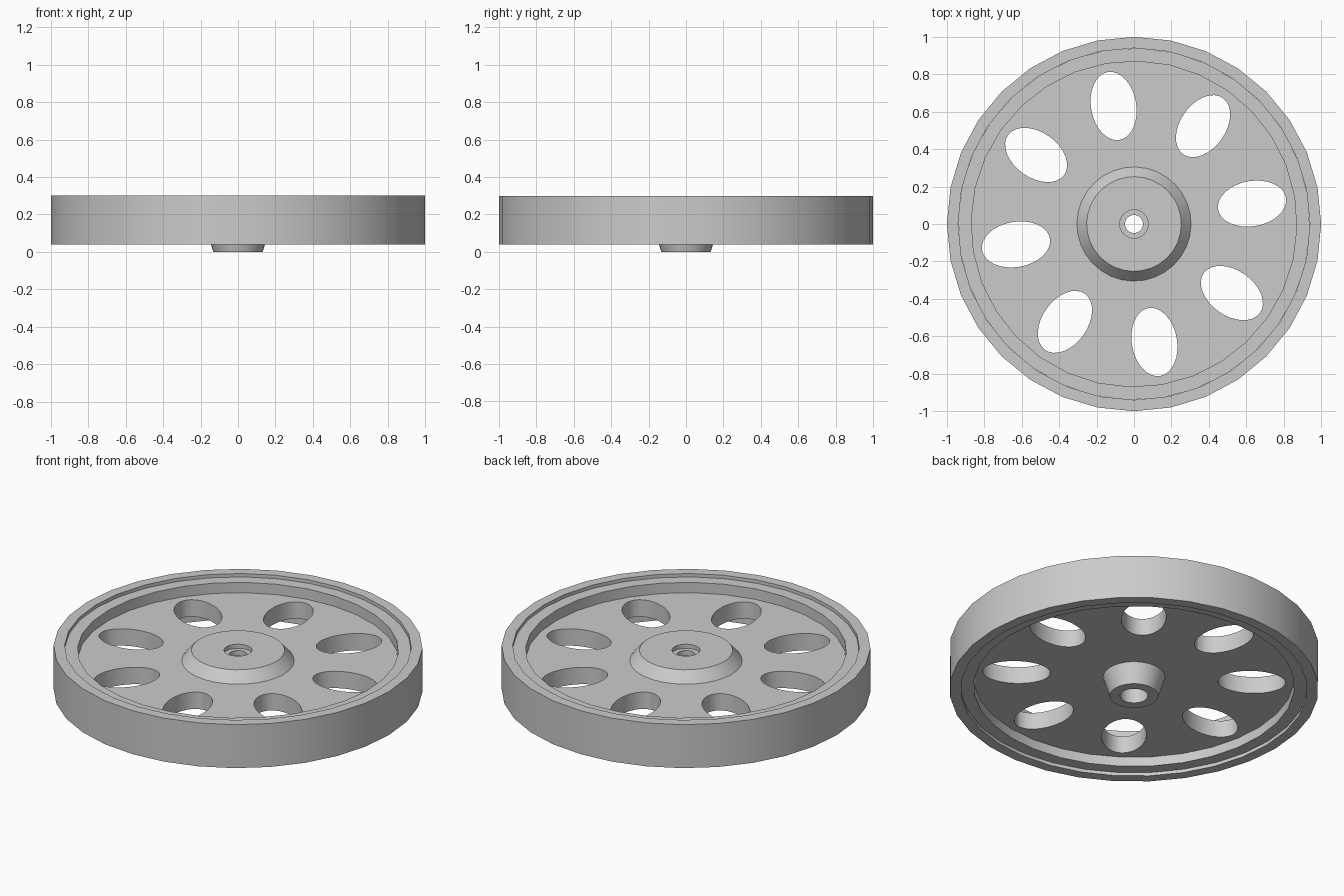
import bpy
import bmesh
from math import cos, sin, pi, radians

SIDES = 32
TURN = radians(9.8)      # the wheel body is turned a little inside the tyre
HOLES = 8

cube = bpy.data.objects.get("Cube")
if cube:
    bpy.data.objects.remove(cube, do_unlink=True)

grey = bpy.data.materials.new("plain grey")
grey.use_nodes = True
colour = (0.6, 0.6, 0.6, 1)
grey.diffuse_color = colour
grey.node_tree.nodes["Principled BSDF"].inputs["Base Color"].default_value = colour


def add_object(name, bm):
    bmesh.ops.recalc_face_normals(bm, faces=bm.faces)
    mesh = bpy.data.meshes.new(name)
    bm.to_mesh(mesh)
    bm.free()
    mesh.materials.append(grey)
    obj = bpy.data.objects.new(name, mesh)
    bpy.context.collection.objects.link(obj)
    return obj


def lathe(name, profile, phase=0.0):
    """Spin a closed (radius, height) profile around the z axis."""
    bm = bmesh.new()
    rings = []
    for i in range(SIDES):
        a = phase + 2 * pi * i / SIDES
        rings.append([bm.verts.new((r * cos(a), r * sin(a), z)) for r, z in profile])
    n = len(profile)
    for i in range(SIDES):
        here, there = rings[i], rings[(i + 1) % SIDES]
        for j in range(n):
            k = (j + 1) % n
            bm.faces.new((here[j], there[j], there[k], here[k]))
    return add_object(name, bm)


def hole_cutter():
    """Oval prisms arranged around the web, long axis pointing outward."""
    bm = bmesh.new()
    for h in range(HOLES):
        turn = TURN + 2 * pi * h / HOLES
        bottom, top = [], []
        for i in range(SIDES):
            a = 2 * pi * i / SIDES
            u, v = 0.64 + 0.184 * cos(a), 0.121 * sin(a)
            x, y = u * cos(turn) - v * sin(turn), u * sin(turn) + v * cos(turn)
            bottom.append(bm.verts.new((x, y, 0.05)))
            top.append(bm.verts.new((x, y, 0.35)))
        bm.faces.new(bottom[::-1])
        bm.faces.new(top)
        for i in range(SIDES):
            k = (i + 1) % SIDES
            bm.faces.new((bottom[i], bottom[k], top[k], top[i]))
    cutter = add_object("hole_cutter", bm)
    cutter.hide_render = True
    return cutter


# Tyre: plain band around the wheel
tyre = lathe("tyre", [(1, 0.04), (1, 0.3), (0.94, 0.3), (0.94, 0.04)])

# Wheel: rim, web, raised hub, stepped bore and tapered boss underneath
wheel = lathe("wheel", [
    (0.94, 0.06), (0.94, 0.28), (0.87, 0.28), (0.87, 0.218),      # rim, upper side
    (0.305, 0.218), (0.253, 0.28),                                # web and hub
    (0.076, 0.28), (0.076, 0.255), (0.048, 0.255),                # upper seat
    (0.048, 0.225), (0.076, 0.225), (0.076, 0),                   # lip and lower seat
    (0.132, 0), (0.168, 0.117), (0.87, 0.117), (0.87, 0.06),      # boss and underside
], TURN)

# Cut the oval holes through the web
cutter = hole_cutter()
cut = wheel.modifiers.new("holes", "BOOLEAN")
cut.operation = "DIFFERENCE"
cut.solver = "EXACT"
cut.object = cutter
bpy.context.view_layer.update()
graph = bpy.context.evaluated_depsgraph_get()
cut_mesh = bpy.data.meshes.new_from_object(wheel.evaluated_get(graph))
wheel.modifiers.clear()
wheel.data = cut_mesh
bpy.data.objects.remove(cutter, do_unlink=True)

# Smooth round walls, crisp rims
bpy.ops.object.select_all(action="DESELECT")
for obj in (tyre, wheel):
    obj.select_set(True)
bpy.context.view_layer.objects.active = wheel
bpy.ops.object.shade_smooth_by_angle(angle=radians(30))
